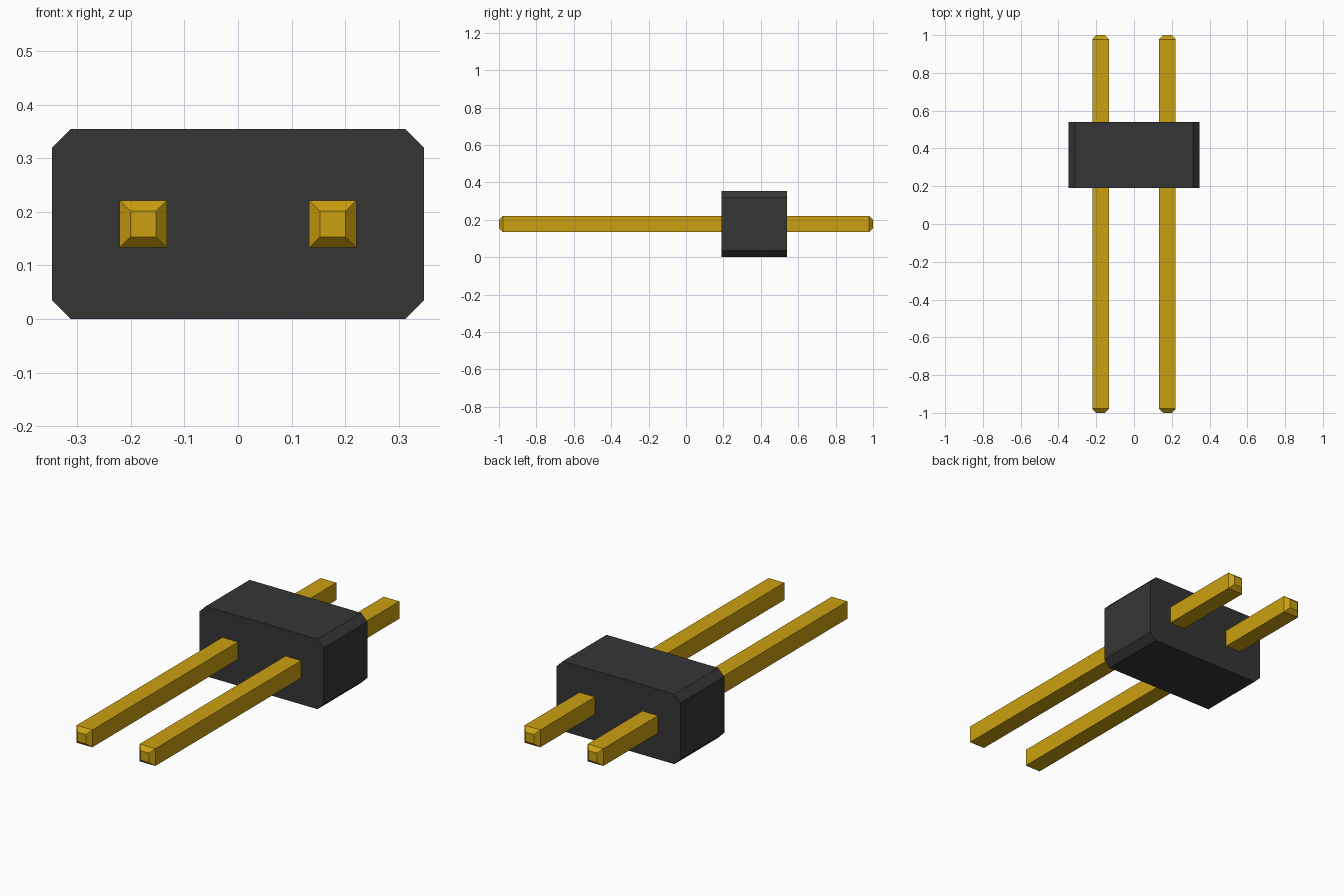
import bpy
import bmesh

cube = bpy.data.objects.get("Cube")
if cube:
    bpy.data.objects.remove(cube, do_unlink=True)


def material(name, color):
    mat = bpy.data.materials.new(name)
    mat.use_nodes = True
    mat.diffuse_color = color
    bsdf = next(n for n in mat.node_tree.nodes if n.type == 'BSDF_PRINCIPLED')
    bsdf.inputs["Base Color"].default_value = color
    return mat


def loft(name, rings, mat, location):
    """Skin matching (x, z) outlines placed along y, and cap both ends."""
    bm = bmesh.new()
    loops = [[bm.verts.new((x, y, z)) for x, z in outline] for y, outline in rings]
    for a, b in zip(loops, loops[1:]):
        for i in range(len(a)):
            j = (i + 1) % len(a)
            bm.faces.new((a[i], a[j], b[j], b[i]))
    bm.faces.new(loops[0])
    bm.faces.new(loops[-1])
    bmesh.ops.recalc_face_normals(bm, faces=bm.faces)
    mesh = bpy.data.meshes.new(name)
    bm.to_mesh(mesh)
    bm.free()
    mesh.materials.append(mat)
    obj = bpy.data.objects.new(name, mesh)
    obj.location = location
    bpy.context.collection.objects.link(obj)
    return obj


def square(h):
    return [(-h, -h), (h, -h), (h, h), (-h, h)]


def chamfered(w, h, c):
    return [(-w + c, -h), (w - c, -h), (w, -h + c), (w, h - c),
            (w - c, h), (-w + c, h), (-w, h - c), (-w, -h + c)]


black = material("black plastic", (0.036, 0.036, 0.036, 1))
gold = material("gold metal", (0.6, 0.35, 0.005, 1))

MID = 0.1775      # height of the pin axis
PIN, TIP, TAPER = 0.044, 0.024, 0.022

# Insulating block with chamfered long edges
block = chamfered(0.348, MID, 0.035)
loft("housing", [(0.19, block), (0.54, block)], black, (0, 0, MID))

# Square pins tapered at both ends
pin = [(-1, square(TIP)), (-1 + TAPER, square(PIN)),
       (1 - TAPER, square(PIN)), (1, square(TIP))]
for side, x in (("right", -0.177), ("left", 0.177)):
    loft(side + "_pin", pin, gold, (x, 0, MID))
